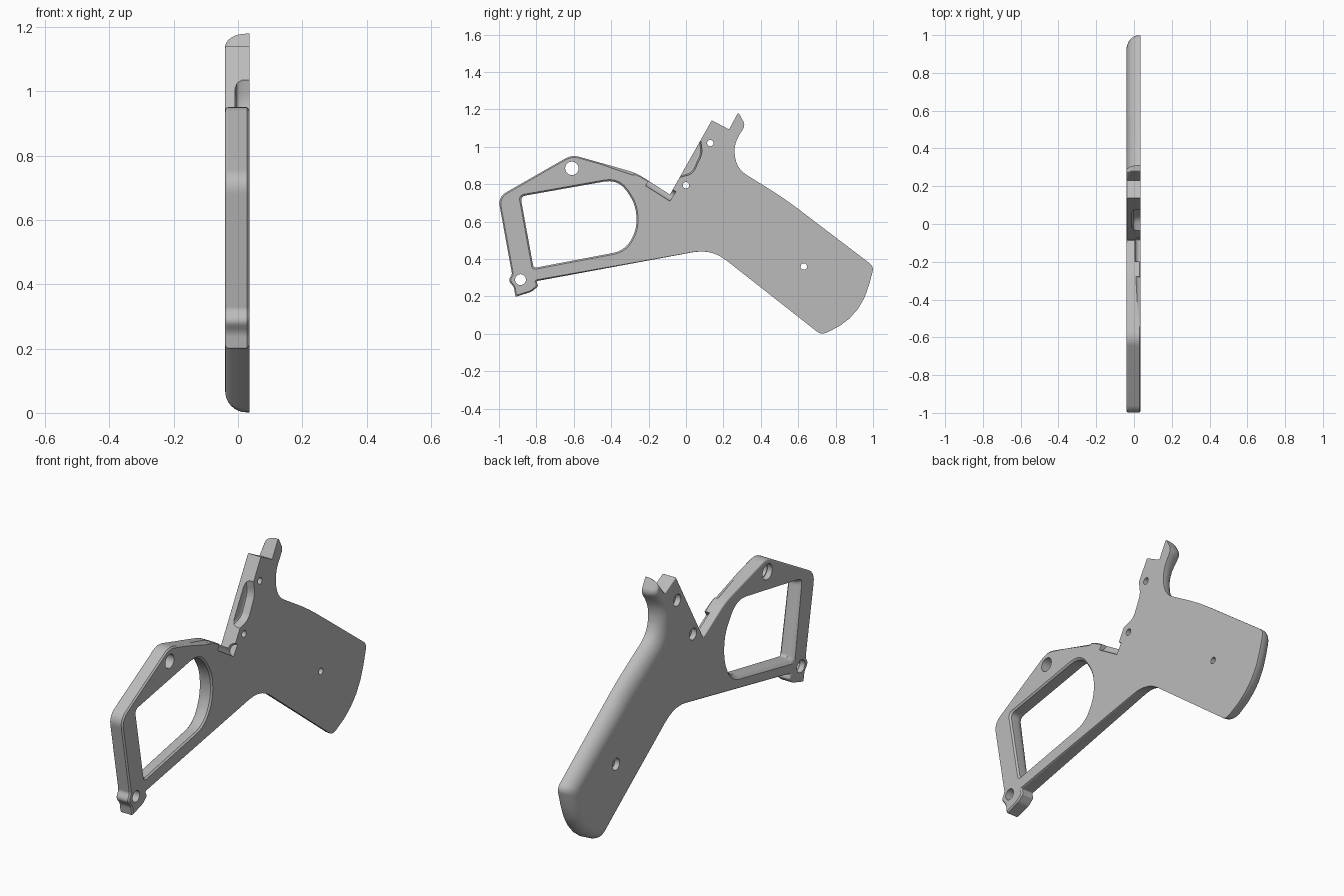
import bpy, bmesh, math
from mathutils import Vector

cube = bpy.data.objects.get("Cube")
if cube:
    bpy.data.objects.remove(cube)

grey = bpy.data.materials.new("plain grey")
grey.use_nodes = True
colour = (0.5, 0.5, 0.5, 1)
grey.diffuse_color = colour
grey.node_tree.nodes["Principled BSDF"].inputs["Base Color"].default_value = colour

FLAT, ROUND = 0.035, -0.04   # x of the flat side and of the rounded side


def make_object(name, bm):
    bmesh.ops.recalc_face_normals(bm, faces=bm.faces)
    mesh = bpy.data.meshes.new(name)
    bm.to_mesh(mesh)
    bm.free()
    mesh.materials.append(grey)
    obj = bpy.data.objects.new(name, mesh)
    bpy.context.collection.objects.link(obj)
    return obj


def rounded_outline(corners, insets, steps):
    """Inset each corner of a y-z polygon, then round it off."""
    pts = [Vector(c[:2]) for c in corners]
    size = [c[2] for c in corners]
    count = len(pts)
    moved = []
    for i, p in enumerate(pts):
        a = (p - pts[i - 1]).normalized()
        b = (pts[(i + 1) % count] - p).normalized()
        normal = Vector((a.y + b.y, -a.x - b.x)) / max(1 + a.dot(b), 0.4)
        moved.append(p - normal * insets[i])
    out = []
    for i, p in enumerate(moved):
        j = (i + 1) % count
        before, after = moved[i - 1] - p, moved[j] - p
        # keep neighbouring roundings from overlapping
        fit = min(1, 0.96 * before.length / (size[i] + size[i - 1]),
                  0.96 * after.length / (size[i] + size[j]))
        start = p + before.normalized() * size[i] * fit
        end = p + after.normalized() * size[i] * fit
        for k in range(steps):
            t = k / (steps - 1)
            out.append(start * (1 - t) ** 2 + p * 2 * t * (1 - t) + end * t * t)
    return out


def loft(name, corners, layers, steps=6):
    """Skin a stack of outlines; each layer is (x per corner, inset per corner)."""
    bm = bmesh.new()
    rings = []
    for xs, insets in layers:
        outline = rounded_outline(corners, insets, steps)
        rings.append([bm.verts.new((xs[i // steps], p.x, p.y))
                      for i, p in enumerate(outline)])
    for r, s in zip(rings, rings[1:]):
        for i in range(len(r)):
            bm.faces.new((r[i - 1], r[i], s[i], s[i - 1]))
    bm.faces.new(rings[0])
    bm.faces.new(rings[-1])
    return make_object(name, bm)


def rod(name, a, b, r1, r2):
    a, b = Vector(a), Vector(b)
    bm = bmesh.new()
    bmesh.ops.create_cone(bm, cap_ends=True, segments=32, radius1=r1, radius2=r2,
                          depth=(b - a).length)
    turn = (b - a).to_track_quat('Z', 'Y').to_matrix()
    bmesh.ops.rotate(bm, verts=bm.verts, matrix=turn)
    bmesh.ops.translate(bm, verts=bm.verts, vec=(a + b) / 2)
    return make_object(name, bm)


# Frame outline: y, z, corner rounding, edge softening
frame = [
    # butt and backstrap
    (0.722, -0.005, 0.03, 0.06), (0.93, 0.08, 0.195, 0.07),
    (1.005, 0.36, 0.03, 0.07), (0.525, 0.725, 0.1, 0.09),
    (0.275, 0.88, 0.06, 0.08), (0.25, 1.01, 0.07, 0.06),
    # spur and upper front
    (0.318, 1.115, 0.025, 0.025), (0.28, 1.185, 0.012, 0.02),
    (0.23, 1.093, 0.004, 0.004), (0.138, 1.142, 0.004, 0.004),
    (-0.086, 0.745, 0.004, 0.004),
    # guard
    (-0.265, 0.86, 0.05, 0.01), (-0.61, 0.958, 0.04, 0.01),
    (-1.005, 0.732, 0.05, 0.01), (-0.93, 0.32, 0.01, 0.01),
    # lug
    (-0.95, 0.285, 0.018, 0.01), (-0.92, 0.25, 0.015, 0.01),
    (-0.912, 0.198, 0.008, 0.01), (-0.826, 0.225, 0.01, 0.01),
    (-0.79, 0.255, 0.01, 0.01), (-0.8, 0.282, 0.01, 0.01),
    (0.137, 0.455, 0.1, 0.035)]
soft = [c[3] for c in frame]
depth = [0.066 if s > 0.015 else s for s in soft]
chamfer = [0.007 if s == 0.01 else 0.0 for s in soft]
layers = [([FLAT] * len(frame), chamfer),
          ([FLAT - 0.007] * len(frame), [0] * len(frame))]
for k in range(9):
    a = k / 8 * math.pi / 2
    layers.append(([ROUND + d * (1 - math.sin(a)) for d in depth],
                   [s * (1 - math.cos(a)) for s in soft]))
body = loft("grip_frame", frame, layers)

cutters = []

# Finger opening, flared at both sides
opening = [
    (-0.815, 0.352, 0.02, 0.025), (-0.325, 0.445, 0.07, 0.02),
    (-0.262, 0.56, 0.06, 0.01), (-0.268, 0.69, 0.06, 0.01),
    (-0.36, 0.828, 0.08, 0.01), (-0.885, 0.735, 0.03, 0.01)]
n = len(opening)
flare = [-c[3] for c in opening]
cutters.append(loft("opening_cutter", opening, [
    ([FLAT + 0.002] * n, [-0.01] * n), ([FLAT - 0.008] * n, [0] * n),
    ([-0.012] * n, [0] * n), ([-0.03] * n, [f * 0.4 for f in flare]),
    ([ROUND - 0.002] * n, flare)]))

# Pocket in the slanted front face
pocket = [(-0.1, 0.82, 0.01), (0.035, 0.855, 0.03), (0.088, 0.965, 0.03),
          (0.078, 1.04, 0.01), (0.0, 1.04, 0.01)]
n = len(pocket)
cutters.append(loft("pocket_cutter", pocket, [
    ([FLAT + 0.02] * n, [0] * n), ([0.012] * n, [0] * n),
    ([-0.003] * n, [0.007] * n), ([-0.01] * n, [0.02] * n)]))

# Pin and screw holes: y, z, radius, wider radius on the rounded side
holes = [(-0.61, 0.885, 0.036, 0.04), (-0.885, 0.29, 0.029, 0.032),
         (0.13, 1.02, 0.017, 0.03), (0, 0.795, 0.017, 0.03),
         (0.63, 0.36, 0.017, 0.03)]
for y, z, r, wide in holes:
    cutters.append(rod("hole_cutter", (-0.1, y, z), (0.1, y, z), r, r))
    cutters.append(rod("recess_cutter", (-0.11, y, z), (-0.012, y, z), wide, wide))

# Channel in the ledge and shallow scoop in the guard's top edge
cutters.append(rod("channel_cutter", (FLAT, -0.2, 0.817), (FLAT, -0.07, 0.735),
                   0.03, 0.03))
cutters.append(rod("scoop_cutter", (0.042, -0.58, 0.977), (0.042, -0.27, 0.885),
                   0.028, 0.04))

for cutter in cutters:
    cutter.hide_render = True
    mod = body.modifiers.new("cut", 'BOOLEAN')
    mod.operation = 'DIFFERENCE'
    mod.solver = 'EXACT'
    mod.object = cutter

# Bake the cuts and remove the helpers
bpy.ops.object.select_all(action='DESELECT')
bpy.context.view_layer.objects.active = body
body.select_set(True)
for mod in list(body.modifiers):
    bpy.ops.object.modifier_apply(modifier=mod.name)
for cutter in cutters:
    bpy.data.objects.remove(cutter)

bpy.ops.object.shade_smooth_by_angle(angle=math.radians(30))
weighted = body.modifiers.new("even_shading", 'WEIGHTED_NORMAL')
weighted.keep_sharp = True
